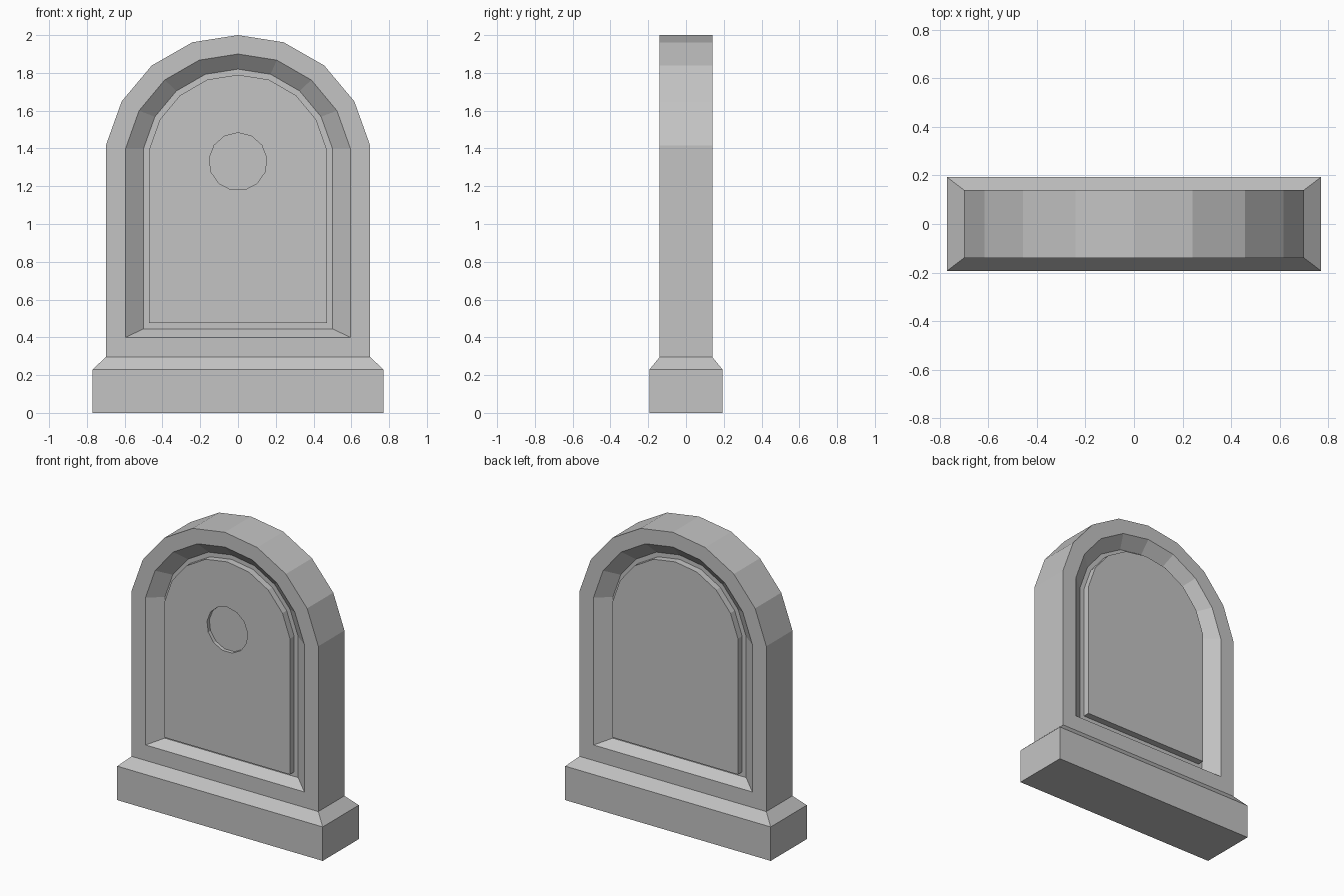
import bpy
import bmesh

cube = bpy.data.objects.get("Cube")
if cube:
    bpy.data.objects.remove(cube, do_unlink=True)

# One stone colour for everything
STONE = (0.55, 0.55, 0.55, 1.0)
stone = bpy.data.materials.new("grey_stone")
stone.use_nodes = True
stone.diffuse_color = STONE
stone.node_tree.nodes["Principled BSDF"].inputs["Base Color"].default_value = STONE

# Half of the faceted arch, from springing point to crown, in unit size
ARCH = [(1, 0), (0.88, 0.4), (0.652, 0.725), (0.345, 0.935), (0, 1)]


def arch_loop(half_width, bottom, spring, top, y):
    """Closed outline of an arched slab at depth y."""
    half = [(half_width, bottom)]
    half += [(half_width * u, spring + (top - spring) * v) for u, v in ARCH]
    mirrored = [(-x, z) for x, z in reversed(half[:-1])]
    return [(x, y, z) for x, z in half + mirrored]


def rect_loop(hx, hy, z):
    return [(-hx, -hy, z), (hx, -hy, z), (hx, hy, z), (-hx, hy, z)]


def loft(name, loops):
    """Join successive outlines with quads and cap both ends."""
    bm = bmesh.new()
    rings = [[bm.verts.new(p) for p in loop] for loop in loops]
    for a, b in zip(rings, rings[1:]):
        for i in range(len(a)):
            j = (i + 1) % len(a)
            bm.faces.new((a[i], a[j], b[j], b[i]))
    bm.faces.new(rings[0])
    bm.faces.new(rings[-1])
    bmesh.ops.recalc_face_normals(bm, faces=bm.faces)
    mesh = bpy.data.meshes.new(name)
    bm.to_mesh(mesh)
    bm.free()
    mesh.materials.append(stone)
    obj = bpy.data.objects.new(name, mesh)
    bpy.context.scene.collection.objects.link(obj)
    return obj


# Plinth with a sloped shoulder
loft("plinth", [rect_loop(0.77, 0.193, 0), rect_loop(0.77, 0.193, 0.23),
                rect_loop(0.70, 0.14, 0.295)])

# Arched slab: panel face, panel foot, recess floor, frame edge, silhouette
HALF_DEPTH, RECESS, PANEL = 0.14, 0.07, 0.025


def slab_side(sign):
    face = sign * (HALF_DEPTH - PANEL)
    floor = sign * (HALF_DEPTH - RECESS)
    front = sign * HALF_DEPTH
    return [arch_loop(0.47, 0.475, 1.395, 1.79, face),
            arch_loop(0.47, 0.475, 1.395, 1.79, floor),
            arch_loop(0.50, 0.445, 1.40, 1.82, floor),
            arch_loop(0.595, 0.40, 1.40, 1.90, front),
            arch_loop(0.70, 0.20, 1.415, 2.0, front)]


slab = loft("arched_slab", slab_side(-1) + slab_side(1)[::-1])

# Shallow round medallion sunk into the front panel
bpy.ops.mesh.primitive_cylinder_add(vertices=13, radius=0.153, depth=0.05,
                                    location=(0, -(HALF_DEPTH - PANEL), 1.33),
                                    rotation=(1.5708, 0, 0))
cutter = bpy.context.object
cutter.name = "medallion_cutter"
# Turn the ring so that one corner points straight up
top = max((cutter.matrix_basis @ v.co).z for v in cutter.data.vertices)
if top < 1.33 + 0.1525:
    cutter.rotation_euler.x = -1.5708
cutter.data.materials.append(stone)
cutter.hide_render = True
cutter.hide_viewport = True
cutter.display_type = 'WIRE'
cut = slab.modifiers.new("medallion_recess", 'BOOLEAN')
cut.operation = 'DIFFERENCE'
cut.solver = 'EXACT'
cut.object = cutter
